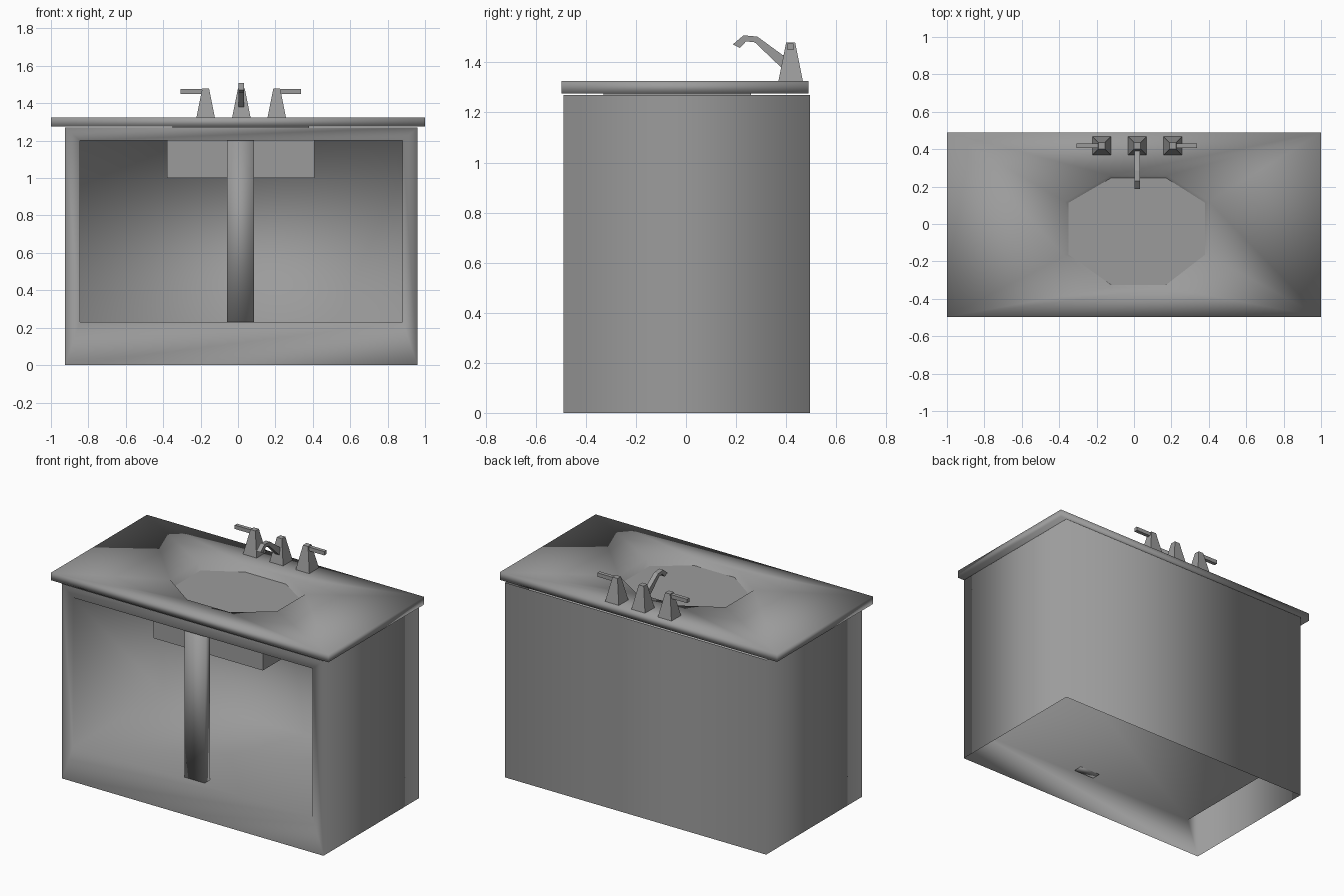
import bpy
import bmesh

old = bpy.data.objects.get("Cube")
if old:
    bpy.data.objects.remove(old, do_unlink=True)

# One plain grey for everything
GREY = (0.33, 0.33, 0.33, 1)
grey = bpy.data.materials.new("plain_grey")
grey.use_nodes = True
grey.diffuse_color = GREY
grey.node_tree.nodes["Principled BSDF"].inputs["Base Color"].default_value = GREY


def finish(name, bm, closed=True, smooth=True):
    """Turn a bmesh into a named, shaded object."""
    if closed:
        bmesh.ops.recalc_face_normals(bm, faces=bm.faces)
    mesh = bpy.data.meshes.new(name)
    bm.to_mesh(mesh)
    bm.free()
    mesh.materials.append(grey)
    for poly in mesh.polygons:
        poly.use_smooth = smooth
    obj = bpy.data.objects.new(name, mesh)
    bpy.context.collection.objects.link(obj)
    return obj


def add_ring(bm, points):
    return [bm.verts.new(p) for p in points]


def bridge(bm, a, b, skip=()):
    n = len(a)
    for i in range(n):
        if i not in skip:
            j = (i + 1) % n
            bm.faces.new((a[i], a[j], b[j], b[i]))


def rect_xy(x0, x1, y0, y1, z):
    return [(x0, y0, z), (x1, y0, z), (x1, y1, z), (x0, y1, z)]


def rect_xz(x0, x1, z0, z1, y):
    return [(x0, y, z0), (x1, y, z0), (x1, y, z1), (x0, y, z1)]


def loft(name, low, high, smooth=False):
    """Closed solid between two matching outlines."""
    bm = bmesh.new()
    a, b = add_ring(bm, low), add_ring(bm, high)
    bridge(bm, a, b)
    bm.faces.new(a)
    bm.faces.new(b)
    return finish(name, bm, smooth=smooth)


def box(name, x0, x1, y0, y1, z0, z1, smooth=False):
    return loft(name, rect_xy(x0, x1, y0, y1, z0), rect_xy(x0, x1, y0, y1, z1), smooth)


# Cabinet: thin walls, open below, with a deep recess in the front
bm = bmesh.new()
back = add_ring(bm, rect_xz(-0.925, 0.96, 0, 1.27, 0.495))
front = add_ring(bm, rect_xz(-0.925, 0.96, 0, 1.27, -0.49))
lip = add_ring(bm, rect_xz(-0.845, 0.88, 0.23, 1.2, -0.49))
rear = add_ring(bm, rect_xz(-0.845, 0.88, 0.23, 1.2, 0.43))
bm.faces.new(back)
bridge(bm, back, front, skip=(0, 2))
bridge(bm, front, lip)
bridge(bm, lip, rear)
bm.faces.new(rear)
finish("cabinet", bm)

# Centre post in the recess
box("centre_post", -0.06, 0.085, -0.465, -0.41, 0.225, 1.2, smooth=True)

# Countertop with an eight sided bowl sunk into it
bm = bmesh.new()
RIM = [(-0.13, -0.34), (0.18, -0.34), (0.4, -0.17), (0.4, 0.12),
       (0.18, 0.26), (-0.13, 0.26), (-0.37, 0.12), (-0.37, -0.17)]
CX, CY = 0.015, -0.03


def bowl_ring(scale, z):
    return add_ring(bm, [(CX + (x - CX) * scale, CY + (y - CY) * scale, z) for x, y in RIM])


base = add_ring(bm, rect_xy(-1, 1, -0.497, 0.49, 1.275))
top = add_ring(bm, rect_xy(-1, 1, -0.497, 0.49, 1.325))
rim = bowl_ring(1, 1.322)
bm.faces.new(base)
bridge(bm, base, top)
for i in range(4):
    j = (i + 1) % 4
    bm.faces.new((top[i], top[j], rim[2 * i + 1], rim[2 * i]))
    bm.faces.new((top[j], rim[(2 * i + 2) % 8], rim[2 * i + 1]))
middle = bowl_ring(0.8, 1.15)
floor = bowl_ring(0.5, 1.04)
bridge(bm, rim, middle)
bridge(bm, middle, floor)
bm.faces.new(floor)
finish("countertop_with_bowl", bm)

# Basin housing below the countertop
box("basin_housing", -0.38, 0.41, -0.33, 0.26, 1.0, 1.2)
box("basin_collar", -0.35, 0.38, -0.33, 0.26, 1.2, 1.28)

# Taps: three tapered square pillars, levers on the outer two
TAP_Y = 0.418


def pillar(name, x):
    r, t = 0.05, 0.018
    loft(name, rect_xy(x - r, x + r, TAP_Y - r, TAP_Y + r, 1.32),
         rect_xy(x - t, x + t, TAP_Y - t, TAP_Y + t, 1.48))


pillar("spout_pillar", 0.018)
for side, x, tip in (("right", -0.173, -0.308), ("left", 0.207, 0.338)):
    pillar(side + "_tap_pillar", x)
    box(side + "_tap_lever", min(x, tip), max(x, tip),
        TAP_Y - 0.012, TAP_Y + 0.012, 1.45, 1.475)

# Spout: bent side profile given a width
SPOUT = [(0.41, 1.42), (0.385, 1.43), (0.285, 1.503), (0.23, 1.508), (0.187, 1.472),
         (0.215, 1.458), (0.24, 1.484), (0.275, 1.48), (0.378, 1.382), (0.41, 1.36)]
loft("spout", [(0.002, y, z) for y, z in SPOUT], [(0.032, y, z) for y, z in SPOUT])
